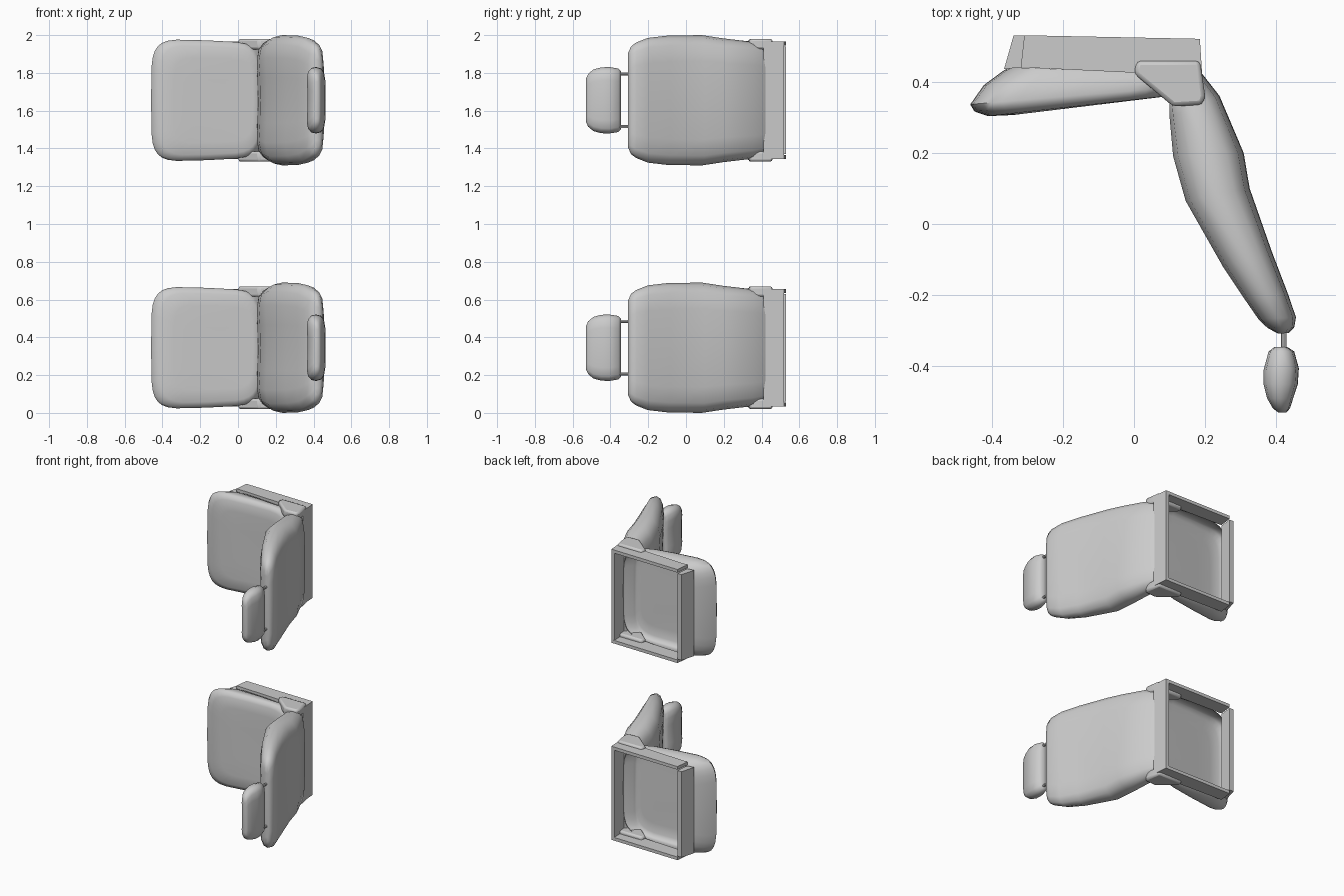
import bpy, bmesh, math
from mathutils import Vector

if "Cube" in bpy.data.objects:
    bpy.data.objects.remove(bpy.data.objects["Cube"])

CENTERS = (0.345, 1.655)   # mid height of each sideways-lying seat


def finish(name, bm, smooth=40, bevel=0.0):
    """Turn a bmesh into one object per seat."""
    bmesh.ops.recalc_face_normals(bm, faces=bm.faces)
    me = bpy.data.meshes.new(name)
    bm.to_mesh(me)
    bm.free()
    for i, z in enumerate(CENTERS):
        ob = bpy.data.objects.new(f"{name}_{i + 1}", me)
        ob.location.z = z
        bpy.context.collection.objects.link(ob)
        if bevel:
            m = ob.modifiers.new("bevel", 'BEVEL')
            m.width, m.segments = bevel, 2
        if smooth and i == 0:
            bpy.ops.object.select_all(action='DESELECT')
            bpy.context.view_layer.objects.active = ob
            ob.select_set(True)
            bpy.ops.object.shade_smooth_by_angle(angle=math.radians(smooth))


def skin(bm, rings, cap_start=True, cap_end=True):
    """Bridge rings of points with quads."""
    vs = [[bm.verts.new(p) for p in r] for r in rings]
    n = len(vs[0])
    for a, b in zip(vs, vs[1:]):
        for k in range(n):
            bm.faces.new((a[k], a[(k + 1) % n], b[(k + 1) % n], b[k]))
    if cap_start:
        bm.faces.new(vs[0])
    if cap_end:
        bm.faces.new(vs[-1])


# Padded cross-section: u across the width, v from front surface to rear
HALF = [(0.0, 0.04), (0.35, 0.03), (0.65, 0.0), (0.86, 0.07), (0.97, 0.25), (1.0, 0.5),
        (0.96, 0.76), (0.85, 0.92), (0.6, 0.99), (0.0, 1.0)]
SECTION = HALF + [(-u, v) for u, v in HALF[-2:0:-1]]


def padded(name, stations):
    """Loft of (front xy, rear xy, half width) stations."""
    bm = bmesh.new()
    rings = []
    for fx, fy, rx, ry, w in stations:
        rings.append([(fx + (rx - fx) * v, fy + (ry - fy) * v, u * w) for u, v in SECTION])
    skin(bm, rings)
    finish(name, bm, 50)


def prism(bm, profile, z0, z1):
    skin(bm, [[(x, y, z) for x, y in profile] for z in (z0, z1)])


# Backrest
padded("backrest", [
    (.100, .340, .185, .430, .295),
    (.100, .300, .240, .360, .312),
    (.110, .190, .308, .200, .328),
    (.145, .065, .325, .100, .345),
    (.250, -.120, .388, -.080, .342),
    (.310, -.210, .432, -.195, .330),
    (.350, -.268, .455, -.262, .305),
    (.375, -.292, .450, -.290, .285),
    (.405, -.308, .435, -.306, .250),
])

# Headrest
padded("headrest", [
    (.395, -.345, .430, -.345, .155),
    (.378, -.358, .450, -.358, .168),
    (.364, -.410, .463, -.405, .176),
    (.364, -.450, .460, -.450, .174),
    (.374, -.490, .447, -.490, .163),
    (.390, -.518, .438, -.518, .140),
    (.405, -.529, .428, -.529, .115),
])

# Headrest posts
bm = bmesh.new()
for z in (-.14, .14):
    skin(bm, [[(.421 + .008 * math.cos(a), y, z + .008 * math.sin(a))
               for a in (k * math.tau / 8 for k in range(8))] for y in (-.29, -.37)])
finish("headrest_posts", bm)

# Seat cushion: hollow shell, layers (front x, rear x, half width, front y, rear y)
LAYERS = [
    (-.350, .165, .295, .440, .422),
    (-.365, .168, .300, .432, .420),
    (-.422, .160, .314, .390, .408),
    (-.460, .125, .322, .336, .385),
    (-.448, .118, .316, .316, .370),
    (-.410, .110, .290, .303, .361),
    (-.340, .080, .225, .306, .357),
    (-.230, -.02, .110, .320, .346),
]
bm = bmesh.new()
rings = []
for x0, x1, w, y0, y1 in LAYERS:
    ring = []
    for k in range(32):
        a = k * math.tau / 32
        c, s = math.cos(a), math.sin(a)
        u = math.copysign(abs(c) ** .38, c)
        t = math.copysign(abs(s) ** .38, s)
        f = (u + 1) / 2
        ring.append((x0 + (x1 - x0) * f, y0 + (y1 - y0) * f,
                     w * t * (1.02 - .07 * f)))
    rings.append(ring)
skin(bm, rings, cap_start=False)
finish("seat_cushion", bm, 50)

# Open base frame: two sides, front rail, rear rail
bm = bmesh.new()
for s in (-1, 1):
    prism(bm, [(-.318, .440), (0, .425), (.190, .410), (.185, .520), (-.308, .530)],
          s * .290, s * .311)
prism(bm, [(-.365, .435), (-.338, .530), (-.308, .530), (-.318, .440)], -.285, .285)
prism(bm, [(.168, .410), (.192, .410), (.185, .520), (.163, .520)], -.311, .311)
finish("base_frame", bm, 0)

# Hinge brackets on both sides
bm = bmesh.new()
for s in (-1, 1):
    prism(bm, [(0, .422), (.008, .458), (.185, .458), (.200, .360), (.192, .335),
               (.110, .330)], s * .270, s * .325)
finish("hinge_brackets", bm, 40, .012)
